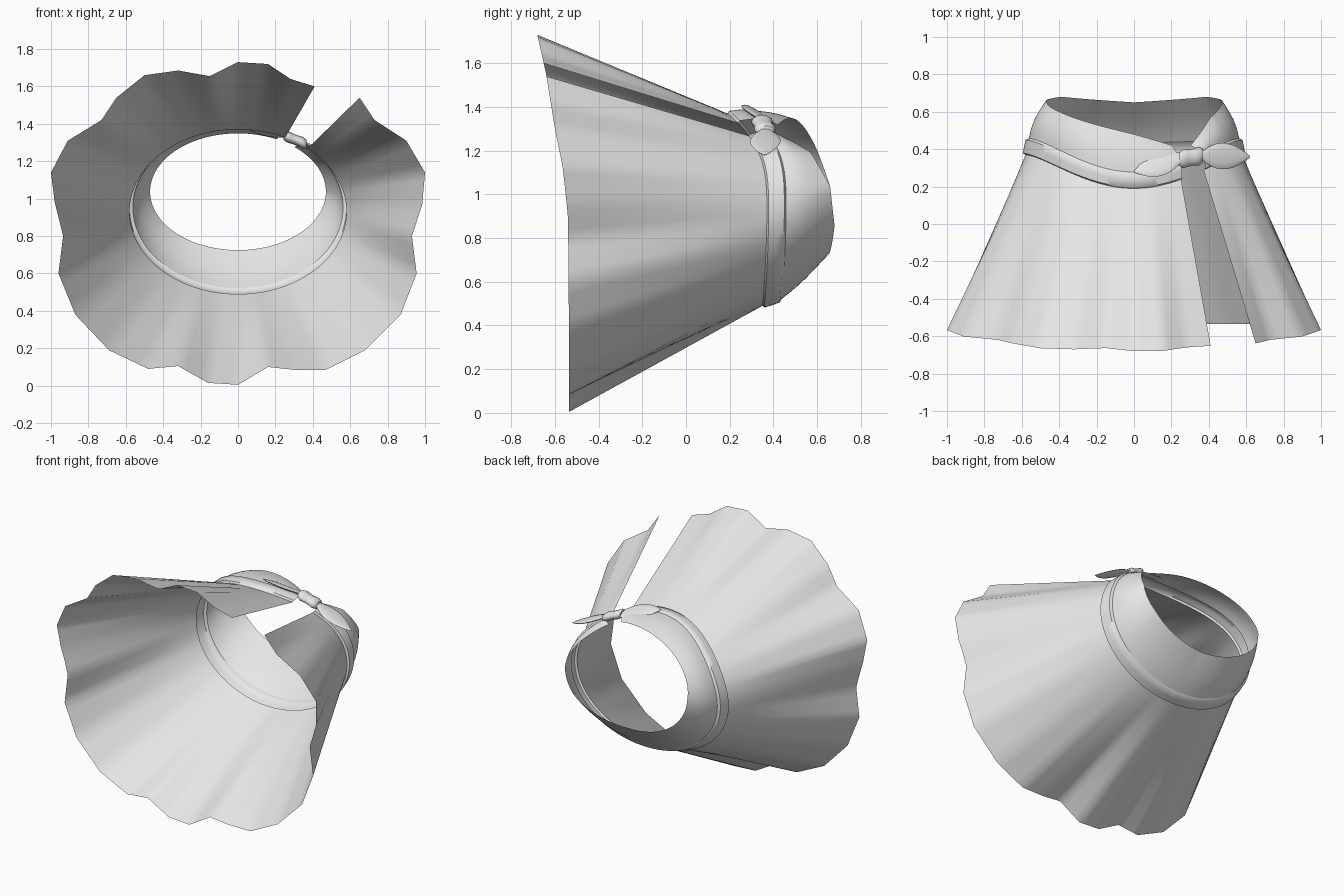
import bpy, bmesh, math
from mathutils import Vector

if "Cube" in bpy.data.objects:
    bpy.data.objects.remove(bpy.data.objects["Cube"])

fabric = bpy.data.materials.new("light_grey_fabric")
fabric.diffuse_color = (0.8, 0.8, 0.8, 1)
fabric.use_nodes = True
fabric.node_tree.nodes["Principled BSDF"].inputs["Base Color"].default_value = fabric.diffuse_color


def finish(name, bm, angle=50):
    bmesh.ops.recalc_face_normals(bm, faces=bm.faces)
    me = bpy.data.meshes.new(name)
    bm.to_mesh(me)
    bm.free()
    me.materials.append(fabric)
    ob = bpy.data.objects.new(name, me)
    bpy.context.collection.objects.link(ob)
    bpy.ops.object.select_all(action='DESELECT')
    ob.select_set(True)
    bpy.context.view_layer.objects.active = ob
    bpy.ops.object.shade_smooth_by_angle(angle=math.radians(angle))
    return ob


def loft(name, rings, closed=False):
    bm = bmesh.new()
    vs = [[bm.verts.new(p) for p in r] for r in rings]
    for a, b in zip(vs, vs[1:]):
        n = len(a)
        for i in range(n if closed else n - 1):
            j = (i + 1) % n
            bm.faces.new((a[i], a[j], b[j], b[i]))
    if closed:
        bm.faces.new(vs[0])
        bm.faces.new(vs[-1])
    return finish(name, bm)


def table(pts, x):
    for (x0, y0), (x1, y1) in zip(pts, pts[1:]):
        if x <= x1:
            t = max(0, (x - x0) / (x1 - x0))
            return y0 + (y1 - y0) * t
    return pts[-1][1]


# wavy hem outline (x, z), running from one side of the slit to the other
HEM = [(.41, 1.60), (.28, 1.64), (.16, 1.72), (0, 1.73), (-.15, 1.655), (-.32, 1.685),
       (-.50, 1.66), (-.65, 1.54), (-.73, 1.42), (-.91, 1.31), (-1, 1.14), (-.98, .98),
       (-.935, .80), (-.96, .60), (-.87, .38), (-.69, .19), (-.48, .09), (-.32, .105),
       (-.16, .015), (0, .005), (.16, .10), (.30, .085), (.47, .085), (.68, .19),
       (.87, .38), (.955, .60), (.93, .80), (.985, .97), (1, 1.14), (.90, 1.31),
       (.73, 1.42), (.65, 1.54)]
HEM_Y = [(0, -.535), (.3, -.535), (.9, -.54), (1.13, -.565), (1.3, -.60), (1.55, -.64), (1.73, -.68)]
# rim height along the body axis, by angle in degrees
RIM_Y = [(50, .42), (64, .42), (90, .48), (115, .53), (148, .60), (180, .66), (215, .68),
         (270, .65), (325, .68), (360, .66), (390, .57), (410, .42)]

# subdivide the hem and give every point its angle round the body
SUB = 4
hem, ang = [], []
raw = []
for x, z in HEM:
    a = math.degrees(math.atan2((z - .87) / .86, x))
    if raw:
        while a < raw[-1] - 1:
            a += 360
    raw.append(a)
for i in range(len(HEM) - 1):
    for k in range(SUB + (i == len(HEM) - 2)):
        t = k / SUB
        x = HEM[i][0] * (1 - t) + HEM[i + 1][0] * t
        z = HEM[i][1] * (1 - t) + HEM[i + 1][1] * t
        hem.append(Vector((x, table(HEM_Y, z), z)))
        ang.append(raw[i] * (1 - t) + raw[i + 1] * t)


def seam_y(s):
    return .37 - (.18 * s ** 3 if s > 0 else .02 * s * s)


def ellipse_ring(a, b, cz, y):
    out = []
    for d in ang:
        c, s = math.cos(math.radians(d)), math.sin(math.radians(d))
        out.append(Vector((a * c, y(d, s), cz + b * s)))
    return out


def mix(r0, r1, t):
    return [p.lerp(q, t) for p, q in zip(r0, r1)]


# flared skirt panel
seam = ellipse_ring(.58, .44, .93, lambda d, s: seam_y(s))
loft("skirt_panel", [mix(hem, seam, i / 8) for i in range(9)])

# slightly raised belt strip
belt = []
for off, a, b, cz in ((0, .58, .44, .93), (.008, .594, .45, .932), (.045, .588, .447, .94),
                      (.08, .58, .442, .948), (.088, .562, .43, .952)):
    belt.append(ellipse_ring(a, b, cz, lambda d, s, o=off: seam_y(s) + o))
loft("belt_strip", belt)

# upper waist panel with a dipped rim
rim = ellipse_ring(.47, .312, 1.037, lambda d, s: table(RIM_Y, d))
waist = []
for i in range(7):
    t = i / 6
    bulge = 1 + .03 * math.sin(math.pi * t)
    waist.append([Vector((p.x * bulge, p.y, 1 + (p.z - 1) * bulge)) for p in mix(belt[-1], rim, t)])
loft("waist_panel", waist)


# leaf-shaped bow loops
def bow_loop(name, root, tip, across, half_w, thick):
    root, tip = Vector(root), Vector(tip)
    axis = tip - root
    w = Vector(across).normalized()
    n = axis.cross(w).normalized()
    rings = []
    for i in range(13):
        t = i / 12
        k = max(.06, math.sin(math.pi * t ** .9) ** .8)
        if t < .3:
            k = max(k, .35)
        ring = []
        for j in range(12):
            a = math.tau * j / 12
            ring.append(root + axis * t + w * (half_w * k * math.cos(a))
                        + n * (thick * k ** .5 * math.sin(a)))
        rings.append(ring)
    loft(name, rings, closed=True)


bow_loop("bow_loop_left", (.27, .36, 1.335), (0, .28, 1.405), (-.1, .9, -.4), .07, .012)
bow_loop("bow_loop_right", (.35, .365, 1.30), (.62, .36, 1.18), (0, 1, 0), .07, .012)

# bow knot, pinched in the middle
rings = []
for i, k in enumerate((.75, 1, .92, .88, .92, 1, .75)):
    u = i / 6 - .5
    rings.append([Vector((.305 + .125 * u, .355 + .02 * u + .05 * k * math.cos(math.tau * j / 12),
                          1.315 - .05 * u + .032 * k * math.sin(math.tau * j / 12)))
                  for j in range(12)])
loft("bow_knot", rings, closed=True)
